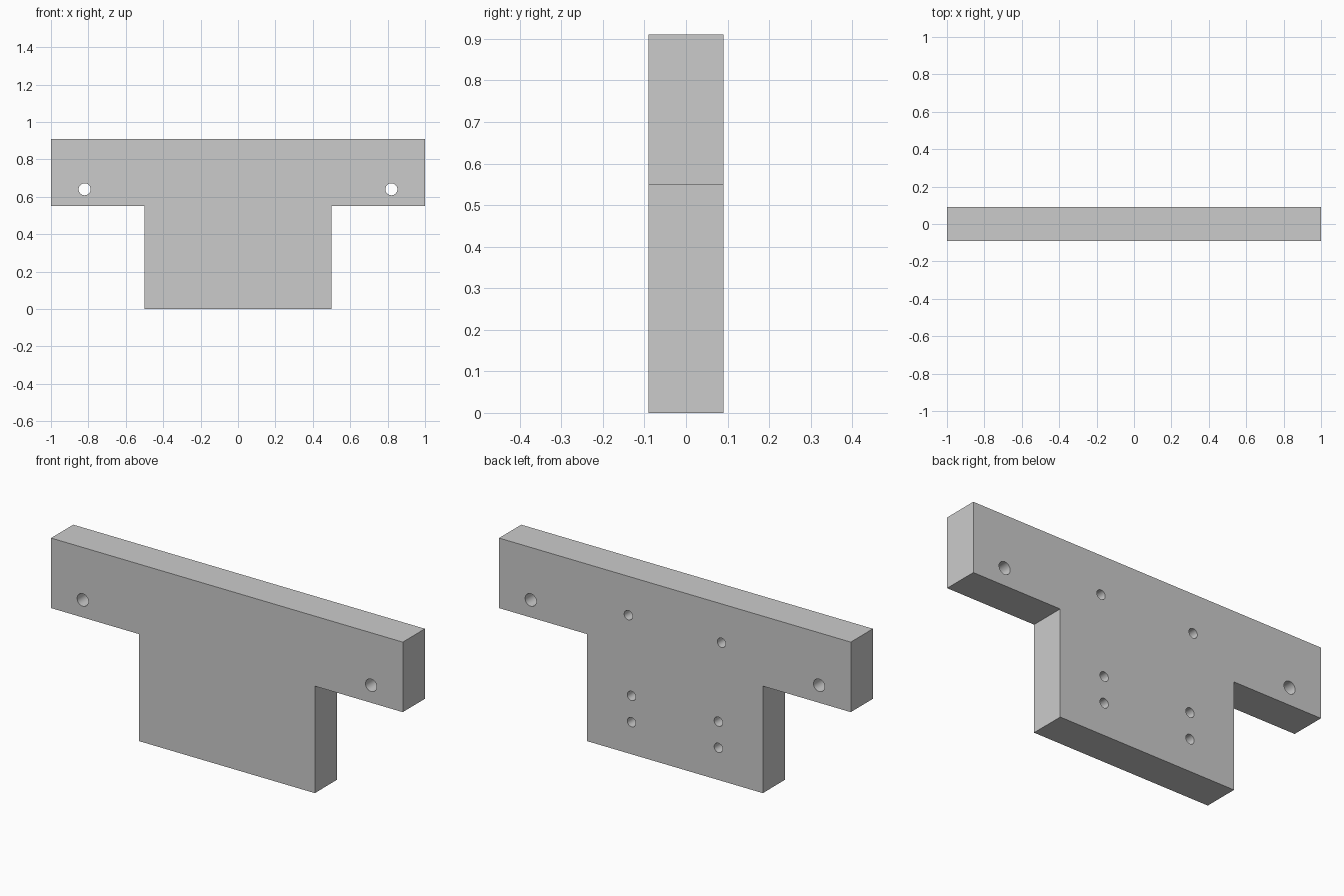
import bpy, bmesh, math

if "Cube" in bpy.data.objects:
    bpy.data.objects.remove(bpy.data.objects["Cube"])

HALF = 0.09          # half plate thickness
BLIND_DEPTH = 0.11   # depth of the back holes

# T-shaped plate: profile in x/z extruded along y
right = [(0.5, 0.0), (0.5, 0.55), (1.0, 0.55), (1.0, 0.91)]
profile = right + [(-x, z) for x, z in reversed(right)]
bm = bmesh.new()
face = bm.faces.new([bm.verts.new((x, -HALF, z)) for x, z in profile])
ext = bmesh.ops.extrude_face_region(bm, geom=[face])
bmesh.ops.translate(bm, vec=(0, 2 * HALF, 0),
                    verts=[v for v in ext["geom"] if isinstance(v, bmesh.types.BMVert)])
bmesh.ops.recalc_face_normals(bm, faces=bm.faces[:])
mesh = bpy.data.meshes.new("t_plate")
bm.to_mesh(mesh)
bm.free()
plate = bpy.data.objects.new("t_plate", mesh)
bpy.context.collection.objects.link(plate)


def drill(x, z, radius, y0, y1):
    """Cut a round hole along y between y0 and y1."""
    bpy.ops.mesh.primitive_cylinder_add(vertices=32, radius=radius, depth=y1 - y0,
                                        location=(x, (y0 + y1) / 2, z),
                                        rotation=(math.pi / 2, 0, 0))
    cutter = bpy.context.object
    cutter.name = "hole_cutter"
    mod = plate.modifiers.new("hole", 'BOOLEAN')
    mod.operation, mod.solver, mod.object = 'DIFFERENCE', 'EXACT', cutter
    bpy.context.view_layer.objects.active = plate
    bpy.ops.object.modifier_apply(modifier=mod.name)
    bpy.data.objects.remove(cutter)


for side in (-1, 1):
    # through holes in the arms
    drill(side * 0.82, 0.64, 0.032, -HALF - 0.1, HALF + 0.1)
    # blind screw holes in the back
    for x, z in ((0.265, 0.71), (0.247, 0.30), (0.247, 0.165)):
        drill(side * x, z, 0.024, HALF - BLIND_DEPTH, HALF + 0.1)

# smooth hole walls, sharp plate edges
bpy.ops.object.select_all(action='DESELECT')
plate.select_set(True)
bpy.context.view_layer.objects.active = plate
bpy.ops.object.shade_smooth_by_angle(angle=math.radians(30))
